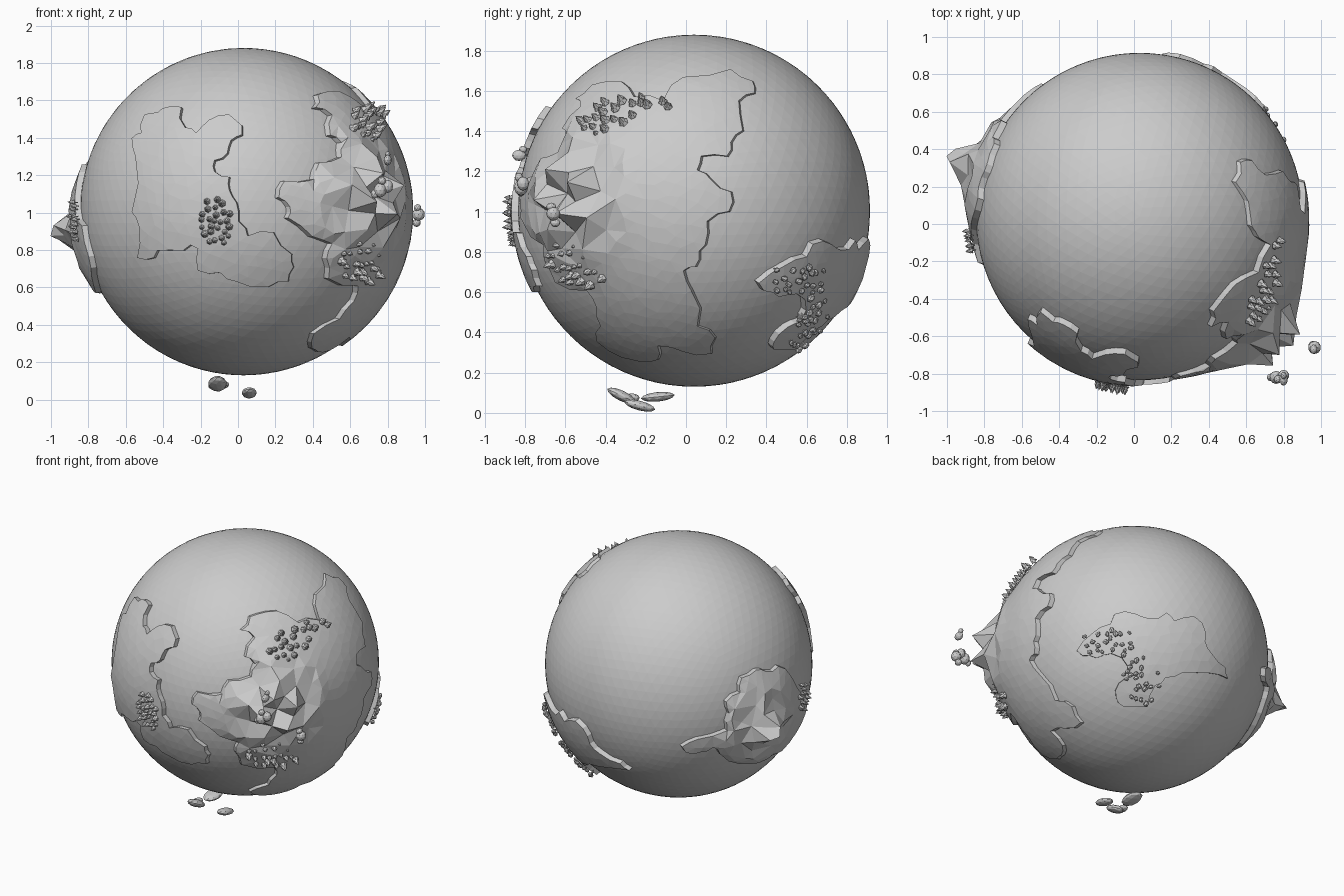
import bpy, bmesh, math, random
from mathutils import Vector, Matrix
from mathutils.geometry import delaunay_2d_cdt

if "Cube" in bpy.data.objects:
    bpy.data.objects.remove(bpy.data.objects["Cube"])

random.seed(4)
C, R, STEP = Vector((0.03, 0.04, 1.005)), 0.875, 0.035


def finish(bm, name):
    me = bpy.data.meshes.new(name)
    bm.to_mesh(me)
    bm.free()
    ob = bpy.data.objects.new(name, me)
    bpy.context.collection.objects.link(ob)
    return ob


def on_globe(n, pts):
    """Lift flat points seen along direction n onto unit directions of the globe."""
    n = Vector(n).normalized()
    r = Vector((-n.y, n.x, 0)).normalized()
    up = n.cross(r)
    out = []
    for u, v in pts:
        q = Vector((u, v)) / 0.89
        if q.length > 0.99:
            q *= 0.99 / q.length
        out.append(r * q.x + up * q.y + n * math.sqrt(1 - q.length_squared))
    return out


def front(*pts):
    return on_globe((0, -1, 0), [(x - C.x, z - C.z) for x, z in pts])


def right(*pts):
    return on_globe((1, 0, 0), [(y - C.y, z - C.z) for y, z in pts])


def back_left(*pts):
    return on_globe((-0.564, 0.752, 0.342), [((x - 680) / 152, (664 - y) / 152) for x, y in pts])


def back_right(*pts):
    return on_globe((0.52, 0.693, -0.5), [((x - 1135) / 152, (660 - y) / 152) for x, y in pts])


def inside(p, poly):
    hit = False
    for a, b in zip(poly, poly[1:] + poly[:1]):
        if (a.y > p.y) != (b.y > p.y) and p.x < (b.x - a.x) * (p.y - a.y) / (b.y - a.y) + a.x:
            hit = not hit
    return hit


def land(name, outline, peak=None, rings=()):
    """Raised plate with a stepped edge; rings = (radius, count, height, jitter) around a peak."""
    n = sum(outline, Vector()).normalized()
    e1 = n.orthogonal().normalized()
    e2 = n.cross(e1)

    def flat(d):
        return Vector((d.dot(e1), d.dot(e2))) / (1 + d.dot(n))

    def lift(q):
        s = q.length_squared
        return (2 * (e1 * q.x + e2 * q.y) + n * (1 - s)) / (1 + s)

    poly = []
    for a, b in zip(outline, outline[1:] + outline[:1]):
        a, b = flat(a), flat(b)
        poly.append(a)
        if (b - a).length > 0.035:
            side = Vector((a.y - b.y, b.x - a.x))
            poly.append((a + b) / 2 + side * random.uniform(-0.16, 0.16))
    pts, hs = list(poly), [0.0] * len(poly)
    pc = flat(peak) if peak else None
    clear = rings[-1][0] / 2 / R + 0.025 if rings else 0
    for i in range(-28, 29):
        for j in range(-28, 29):
            q = Vector((i + 0.5 * (j % 2), j * 0.9)) * 0.042
            q += Vector((random.uniform(-1, 1), random.uniform(-1, 1))) * 0.009
            near = min((q - p).length for p in poly)
            if near < 0.02 or not inside(q, poly) or (pc and (q - pc).length < clear):
                continue
            pts.append(q)
            hs.append(0.035 * math.exp(-((q - pc).length - clear) / 0.05) if pc else 0)
    for k, (rad, num, h, jit) in enumerate(rings):
        for i in range(num):
            a = math.tau * (i + 0.5 * (k % 2)) / num
            q = pc + Vector((math.cos(a), math.sin(a))) * rad / 2 / R * (1 + pc.length_squared)
            if inside(q, poly):
                pts.append(q)
                hs.append(h + (jit if i % 2 else -jit))
    vs, _, fs, orig, _, _ = delaunay_2d_cdt(pts, [], [list(range(len(poly)))], 1, 1e-5)
    bm = bmesh.new()
    base = {}
    for q, o in zip(vs, orig):
        d = lift(q)
        h = hs[o[0]] if o else 0
        base[bm.verts.new(C + d * (R + h) + n * STEP)] = C + d * (R - 0.012)
    bm.verts.ensure_lookup_table()
    for f in fs:
        bm.faces.new([bm.verts[i] for i in f])
    bm.normal_update()
    for f in bm.faces:
        if f.normal.dot(f.calc_center_median() - C) < 0:
            f.normal_flip()
    low = {}
    for e in [e for e in bm.edges if e.is_boundary]:
        loop = e.link_loops[0]
        a, b = loop.vert, loop.link_loop_next.vert
        for v in (a, b):
            if v not in low:
                low[v] = bm.verts.new(base[v])
        bm.faces.new((b, a, low[a], low[b]))
    bmesh.ops.delete(bm, geom=[v for v in bm.verts if not v.link_faces], context='VERTS')
    return finish(bm, name)


def grove(name, view, centre, spread, count, size, kind='pine'):
    """Trees scattered over an oval patch, growing outwards."""
    bm, placed = bmesh.new(), []
    for _ in range(count * 30):
        a, r = random.uniform(0, math.tau), math.sqrt(random.random())
        d = view((centre[0] + spread[0] * r * math.cos(a), centre[1] + spread[1] * r * math.sin(a)))[0]
        if len(placed) >= count or any((d - p).length < size * 0.55 for p in placed):
            continue
        placed.append(d)
        s = size * random.uniform(0.7, 1.1)
        m = Matrix.Translation(C + d * (R + 0.028)) @ d.to_track_quat('Z', 'Y').to_matrix().to_4x4()
        m = m @ Matrix.Rotation(a, 4, 'Z') @ Matrix.Scale(s, 4)

        def cone(z, r1, r2, h, seg):
            bmesh.ops.create_cone(bm, cap_ends=True, segments=seg, radius1=r1, radius2=r2, depth=h,
                                  matrix=m @ Matrix.Translation((0, 0, z + h / 2)))
        cone(-0.2, 0.08, 0.08, 0.55, 5)
        if kind == 'pine':
            cone(0.2, 0.36, 0.05, 0.45, 6)
            m = m @ Matrix.Rotation(0.5, 4, 'Z')
            cone(0.5, 0.27, 0, 0.5, 6)
        else:
            bmesh.ops.create_icosphere(bm, subdivisions=1, radius=0.36,
                                       matrix=m @ Matrix.Translation((0, 0, 0.45)) @ Matrix.Diagonal((1.1, 0.85, 0.8, 1)))
    finish(bm, name)


def cloud(name, puffs):
    """Puffs: centre, radii, tilt about x."""
    bm = bmesh.new()
    for c, s, tilt in puffs:
        bmesh.ops.create_icosphere(bm, subdivisions=2, radius=1, matrix=Matrix.Translation(c)
                                   @ Matrix.Rotation(tilt, 4, 'X') @ Matrix.Diagonal((*s, 1)))
    finish(bm, name)


# ocean globe
bm = bmesh.new()
bmesh.ops.create_icosphere(bm, subdivisions=5, radius=R, matrix=Matrix.Translation(C))
finish(bm, "ocean_globe")

# continents
land("front_continent", front(
    (-.30, 1.57), (-.38, 1.57), (-.43, 1.54), (-.50, 1.53), (-.52, 1.43), (-.57, 1.40), (-.55, 1.30), (-.57, 1.0),
    (-.53, .92), (-.54, .75), (-.45, .75), (-.43, .79), (-.29, .79), (-.25, .82), (-.21, .80), (-.21, .68),
    (-.09, .67), (0, .62), (.17, .59), (.28, .62), (.31, .70), (.30, .77), (.20, .89), (.06, .87),
    (.05, .91), (.01, .95), (0, 1.05), (-.04, 1.12), (-.04, 1.19), (-.12, 1.22), (-.12, 1.28), (-.05, 1.32),
    (-.03, 1.39), (.03, 1.42), (.03, 1.47), (-.04, 1.53), (-.15, 1.50), (-.22, 1.43), (-.28, 1.46)))

land("volcano_continent", front(
    (.40, 1.64), (.39, 1.57), (.48, 1.53), (.47, 1.42), (.53, 1.38), (.53, 1.30), (.41, 1.27), (.38, 1.18),
    (.22, 1.17), (.19, 1.08), (.25, 1.03), (.24, .97), (.37, .87), (.48, .83), (.45, .75), (.46, .64),
    (.62, .60), (.60, .52), (.52, .42), (.38, .34), (.37, .26)) + right(
    (-.22, .24), (-.13, .25), (-.13, .32), (.0, .29), (.14, .28), (.16, .36), (.07, .42), (.04, .60),
    (.0, .70), (.06, .72), (.08, .80), (.11, .83), (.12, .95), (.23, 1.0), (.24, 1.10), (.14, 1.16),
    (.07, 1.21), (.09, 1.28), (.22, 1.28), (.24, 1.35), (.30, 1.41), (.28, 1.56), (.36, 1.60), (.35, 1.66),
    (.24, 1.72), (.0, 1.68), (-.06, 1.64), (-.10, 1.56), (-.25, 1.58), (-.28, 1.63), (-.37, 1.66)),
    Vector((.71, -.66, .09)).normalized(),
    ((0, 1, .03, 0), (.10, 8, .125, .04), (.19, 9, .055, .03), (.28, 11, .03, .012)))

land("wooded_continent", back_right(
    (1070, 653), (1085, 635), (1103, 625), (1107, 615), (1128, 614), (1140, 618), (1160, 612), (1168, 620),
    (1188, 615), (1197, 622), (1200, 640), (1207, 652), (1222, 666), (1225, 677), (1205, 672), (1178, 672),
    (1160, 678), (1150, 686), (1143, 708), (1118, 708), (1111, 700), (1113, 685), (1125, 678), (1122, 668),
    (1105, 655), (1090, 660), (1076, 658)))

land("peak_continent", back_left(
    (737, 666), (752, 659), (762, 661), (775, 657), (788, 668), (795, 682), (807, 690), (804, 712),
    (795, 730), (780, 748), (755, 758), (735, 757), (715, 745), (708, 737), (695, 742), (680, 742),
    (676, 736), (692, 728), (722, 720), (724, 702), (721, 690), (735, 681)),
    Vector((-1.03, .32, -.13)).normalized(),
    ((0, 1, .18, 0), (.05, 5, .12, .03), (.12, 7, .05, .015), (.19, 8, .02, .008)))

# trees
grove("front_pines", front, (-.12, .95), (.09, .13), 26, .055)
grove("upper_pines", front, (.68, 1.47), (.10, .10), 22, .068)
grove("lower_pines", front, (.64, .74), (.11, .11), 22, .068)
grove("left_pines", back_left, (798, 692), (5, 14), 14, .05)
grove("upper_bushes", back_right, (1105, 644), (26, 15), 22, .055, 'bush')
grove("lower_bushes", back_right, (1136, 680), (18, 24), 24, .055, 'bush')

# smoke puffs and low clouds
cloud("smoke_front", [((.76, -.82, 1.12), (.035, .035, .04), 0), ((.80, -.81, 1.14), (.03, .03, .035), 0),
                      ((.77, -.83, 1.17), (.022, .022, .022), 0), ((.73, -.82, 1.10), (.02, .02, .025), 0),
                      ((.80, -.83, 1.28), (.022, .035, .028), 0), ((.80, -.81, 1.31), (.015, .02, .018), 0)])
cloud("smoke_side", [((.965, -.66, .99), (.035, .035, .035), 0), ((.955, -.65, .945), (.022, .025, .022), 0),
                     ((.96, -.67, 1.025), (.02, .025, .02), 0)])
cloud("low_cloud", [((-.10, -.14, .08), (.055, .085, .024), .1), ((-.11, -.32, .085), (.05, .08, .026), -.45),
                    ((.06, -.23, .036), (.04, .08, .024), -.25), ((-.13, -.27, .075), (.03, .04, .022), 0)])
